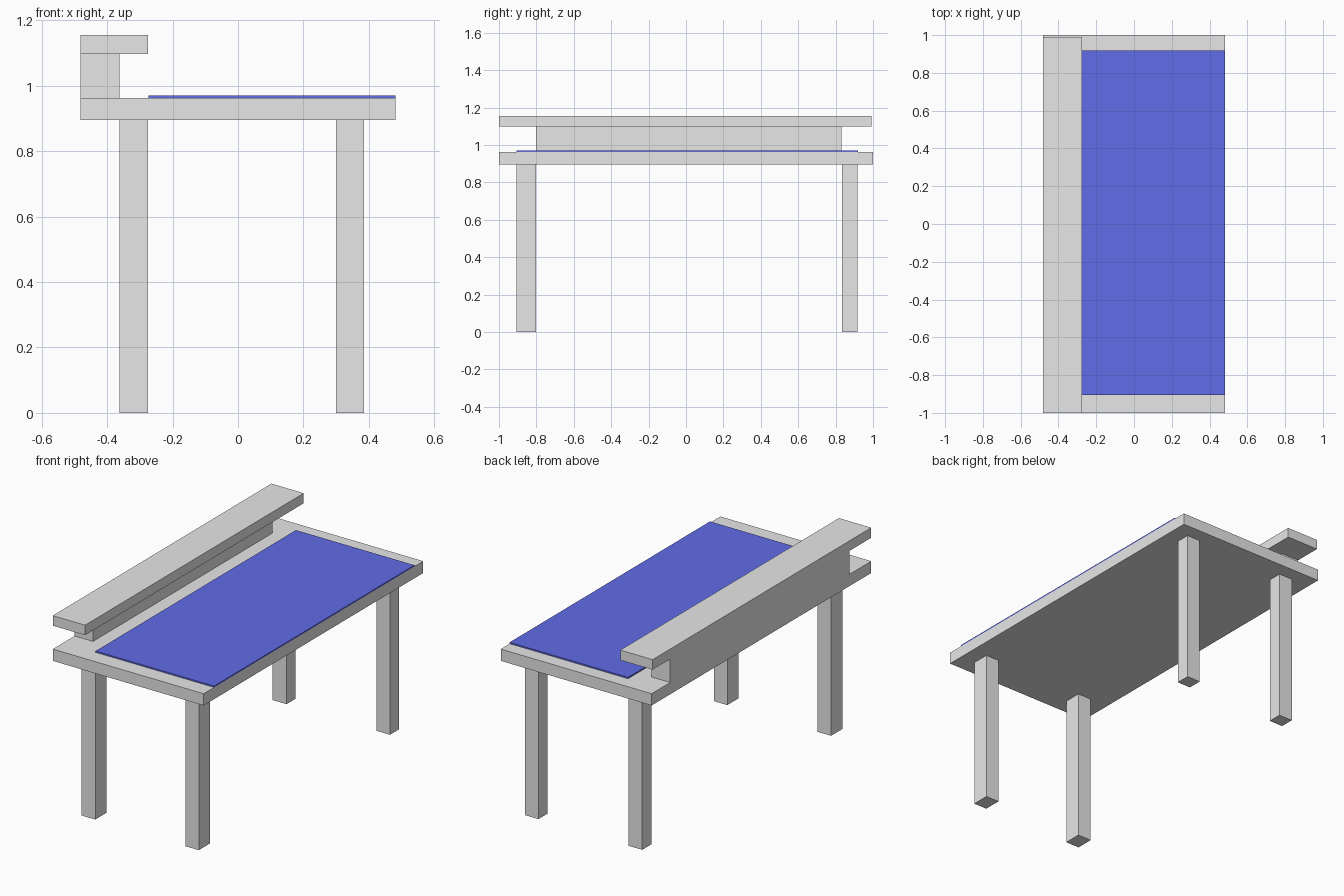
import bpy

if "Cube" in bpy.data.objects:
    bpy.data.objects.remove(bpy.data.objects["Cube"])


def material(name, rgb):
    m = bpy.data.materials.new(name)
    m.diffuse_color = (*rgb, 1.0)
    m.use_nodes = True
    m.node_tree.nodes["Principled BSDF"].inputs["Base Color"].default_value = m.diffuse_color
    return m


grey = material("light grey", (0.8, 0.8, 0.8))
blue = material("blue", (0.12, 0.15, 0.80))


def box(name, x, y, z, mat):
    """Box spanning the given (min, max) ranges."""
    bpy.ops.mesh.primitive_cube_add(
        size=1, location=[(a + b) / 2 for a, b in (x, y, z)])
    ob = bpy.context.object
    ob.name = name
    ob.scale = [b - a for a, b in (x, y, z)]
    bpy.ops.object.transform_apply(location=False, rotation=False, scale=True)
    ob.data.materials.append(mat)
    return ob


# Table top and the blue mat lying on it
box("table_top", (-0.481, 0.481), (-1.0, 1.0), (0.895, 0.963), grey)
box("desk_mat", (-0.274, 0.481), (-0.905, 0.919), (0.963, 0.971), blue)

# Raised shelf along the left edge, on its riser
box("shelf_riser", (-0.481, -0.363), (-0.802, 0.831), (0.963, 1.098), grey)
box("shelf", (-0.481, -0.275), (-1.0, 0.991), (1.098, 1.156), grey)

# Four legs
for side, x in (("left", (-0.363, -0.275)), ("right", (0.299, 0.385))):
    for end, y in (("front", (-0.907, -0.803)), ("back", (0.834, 0.917))):
        box(f"{end}_{side}_leg", x, y, (0.0, 0.895), grey)
